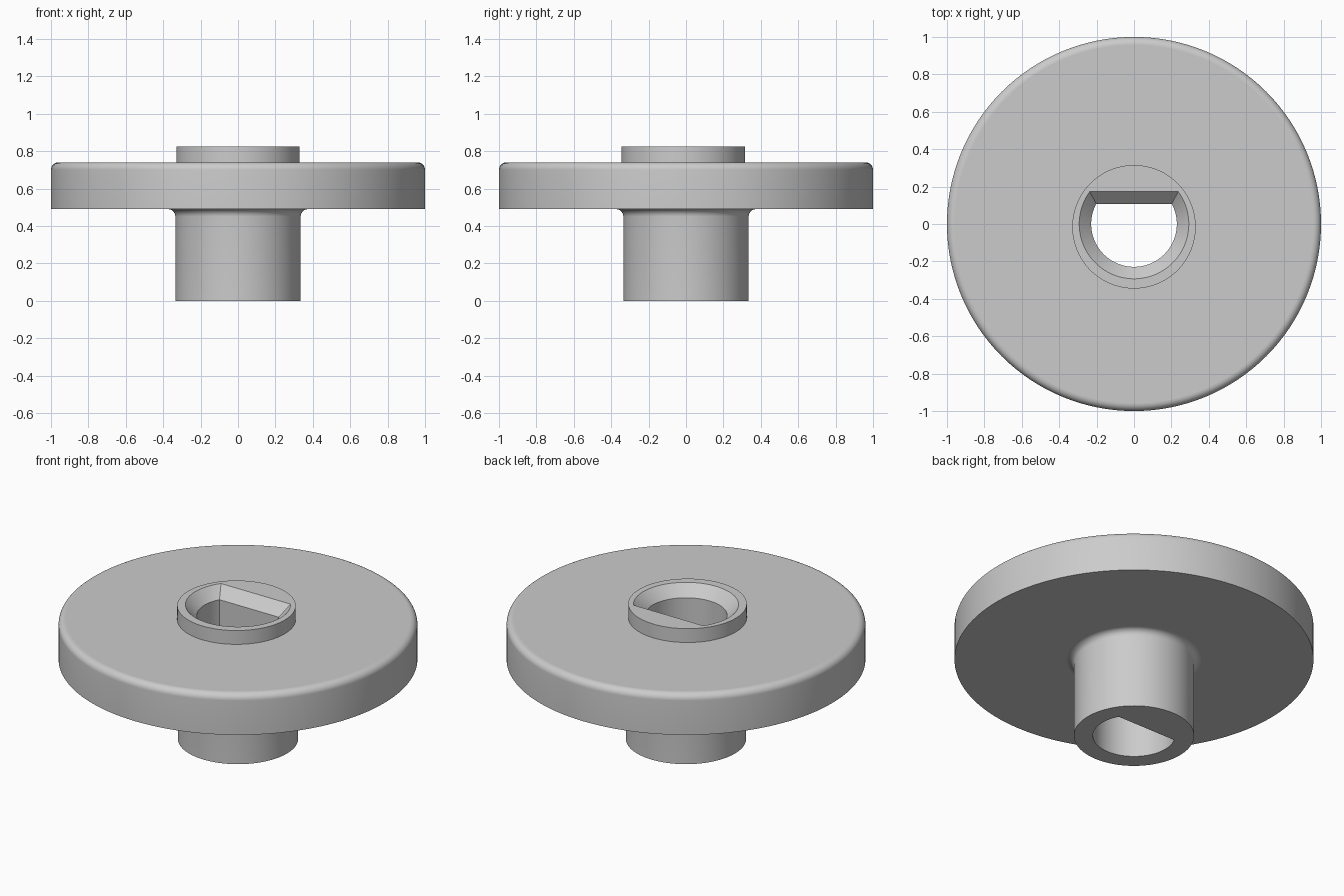
import bpy
import bmesh
import math

if "Cube" in bpy.data.objects:
    bpy.data.objects.remove(bpy.data.objects["Cube"], do_unlink=True)

STEPS = 128

grey = bpy.data.materials.new("light grey")
grey.use_nodes = True
colour = (0.6, 0.6, 0.6, 1)
grey.diffuse_color = colour
grey.node_tree.nodes["Principled BSDF"].inputs["Base Color"].default_value = colour


def arc(cx, cz, r, start, end, n=8):
    """Points of a fillet in the profile plane, angles in degrees."""
    angles = [math.radians(start + (end - start) * i / n) for i in range(n + 1)]
    return [(cx + r * math.cos(a), cz + r * math.sin(a)) for a in angles]


def circle(r, z, y=0):
    turns = [2 * math.pi * i / STEPS for i in range(STEPS)]
    return [(r * math.cos(a), y + r * math.sin(a), z) for a in turns]


def d_shape(r, flat, z):
    """Circle outline with a straight side at y = flat."""
    a = math.asin(flat / r)
    sweep = math.pi + 2 * a
    turns = [math.pi - a + sweep * i / STEPS for i in range(STEPS + 1)]
    return [(r * math.cos(t), r * math.sin(t), z) for t in turns]


def loft(name, sections):
    """Closed solid skinned through matching rings, bottom to top."""
    bm = bmesh.new()
    rings = [[bm.verts.new(p) for p in s] for s in sections]
    for low, high in zip(rings, rings[1:]):
        for i in range(len(low)):
            j = (i + 1) % len(low)
            bm.faces.new((low[i], low[j], high[j], high[i]))
    bm.faces.new(rings[0][::-1])
    bm.faces.new(rings[-1])
    bmesh.ops.recalc_face_normals(bm, faces=bm.faces)
    mesh = bpy.data.meshes.new(name)
    bm.to_mesh(mesh)
    bm.free()
    mesh.materials.append(grey)
    obj = bpy.data.objects.new(name, mesh)
    bpy.context.collection.objects.link(obj)
    return obj


def combine(target, tool, operation):
    mod = target.modifiers.new(operation.lower(), 'BOOLEAN')
    mod.operation = operation
    mod.solver = 'EXACT'
    mod.object = tool
    bpy.ops.object.modifier_apply(modifier=mod.name)
    bpy.data.objects.remove(tool, do_unlink=True)


# Lower hub, flared into a disc with a rounded top rim
profile = [(0.335, 0)]
profile += arc(0.375, 0.45, 0.04, 180, 90)
profile += [(1, 0.49)]
profile += arc(0.96, 0.7, 0.04, 0, 90)
body = loft("flanged_hub", [circle(r, z) for r, z in profile])

# Slightly off-centre raised collar
collar = loft("collar", [circle(0.33, z, -0.015) for z in (0.6, 0.825)])

# D-shaped through bore with a chamfered mouth
bore = loft("bore_cutter", [d_shape(0.229, 0.108, -0.1),
                            d_shape(0.229, 0.108, 0.76),
                            d_shape(0.293, 0.173, 0.825),
                            d_shape(0.293, 0.173, 0.9)])
bore.hide_render = True

bpy.ops.object.select_all(action='DESELECT')
bpy.context.view_layer.objects.active = body
body.select_set(True)
combine(body, collar, 'UNION')
combine(body, bore, 'DIFFERENCE')

# Smooth round walls, flat horizontal faces
bpy.ops.object.shade_smooth_by_angle(angle=math.radians(30))
for face in body.data.polygons:
    if abs(face.normal.z) > 0.9999:
        face.use_smooth = False
